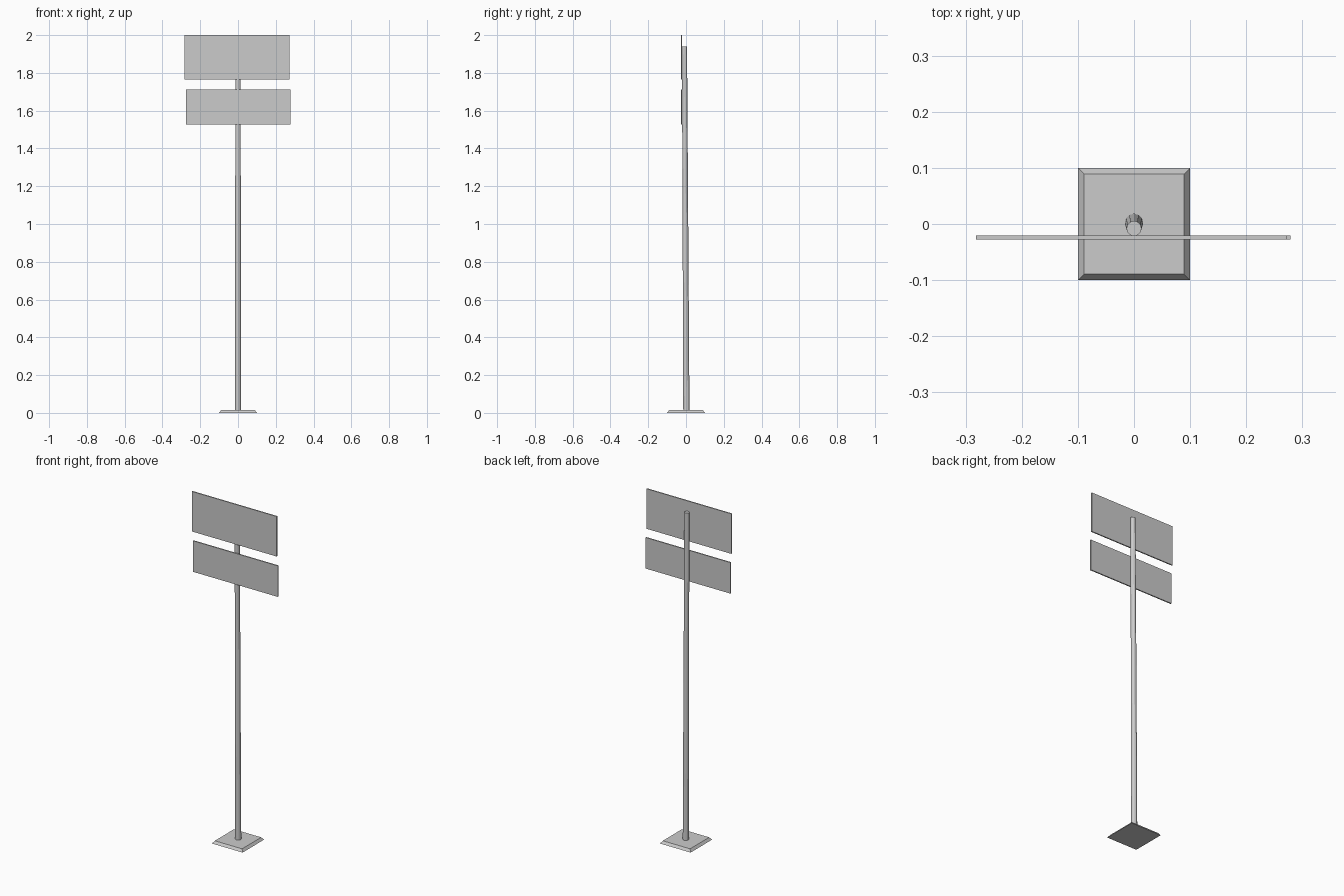
import bpy
import bmesh
from mathutils import Matrix, Vector

if "Cube" in bpy.data.objects:
    bpy.data.objects.remove(bpy.data.objects["Cube"])

# Single flat grey
grey = bpy.data.materials.new("plain_grey")
grey.use_nodes = True
colour = (0.6, 0.6, 0.6, 1)
grey.diffuse_color = colour
grey.node_tree.nodes["Principled BSDF"].inputs["Base Color"].default_value = colour


def finish(name, bm):
    bmesh.ops.recalc_face_normals(bm, faces=bm.faces)
    mesh = bpy.data.meshes.new(name)
    bm.to_mesh(mesh)
    bm.free()
    mesh.materials.append(grey)
    obj = bpy.data.objects.new(name, mesh)
    bpy.context.collection.objects.link(obj)
    return obj


def box(name, low, high, top_scale=1.0):
    """Box between two corners, with an optionally narrowed top."""
    low, high = Vector(low), Vector(high)
    bm = bmesh.new()
    bmesh.ops.create_cube(bm, size=1)
    for v in bm.verts:
        if v.co.z > 0:
            v.co.xy *= top_scale
    size = Matrix.Diagonal((*(high - low), 1))
    bm.transform(Matrix.Translation((low + high) / 2) @ size)
    return finish(name, bm)


# Foot plate with chamfered sides
box("base_plate", (-0.1, -0.1, 0), (0.1, 0.1, 0.015), top_scale=0.89)

# Slightly tapered pole leaning toward the signs
bottom, top = Vector((0, 0.002, 0.005)), Vector((0, -0.008, 1.94))
bm = bmesh.new()
bmesh.ops.create_cone(bm, cap_ends=True, segments=12, radius1=0.0165,
                      radius2=0.0135, depth=1)
for v in bm.verts:
    end = top if v.co.z > 0 else bottom
    v.co = end + Vector((v.co.x, v.co.y, 0))
finish("pole", bm)

# Two sign boards, offset a little sideways from each other
for name, x, z_low, z_high in (("upper_sign", -0.005, 1.764, 2.0),
                               ("lower_sign", 0.002, 1.528, 1.711)):
    box(name, (x - 0.277, -0.0275, z_low), (x + 0.277, -0.0205, z_high))
